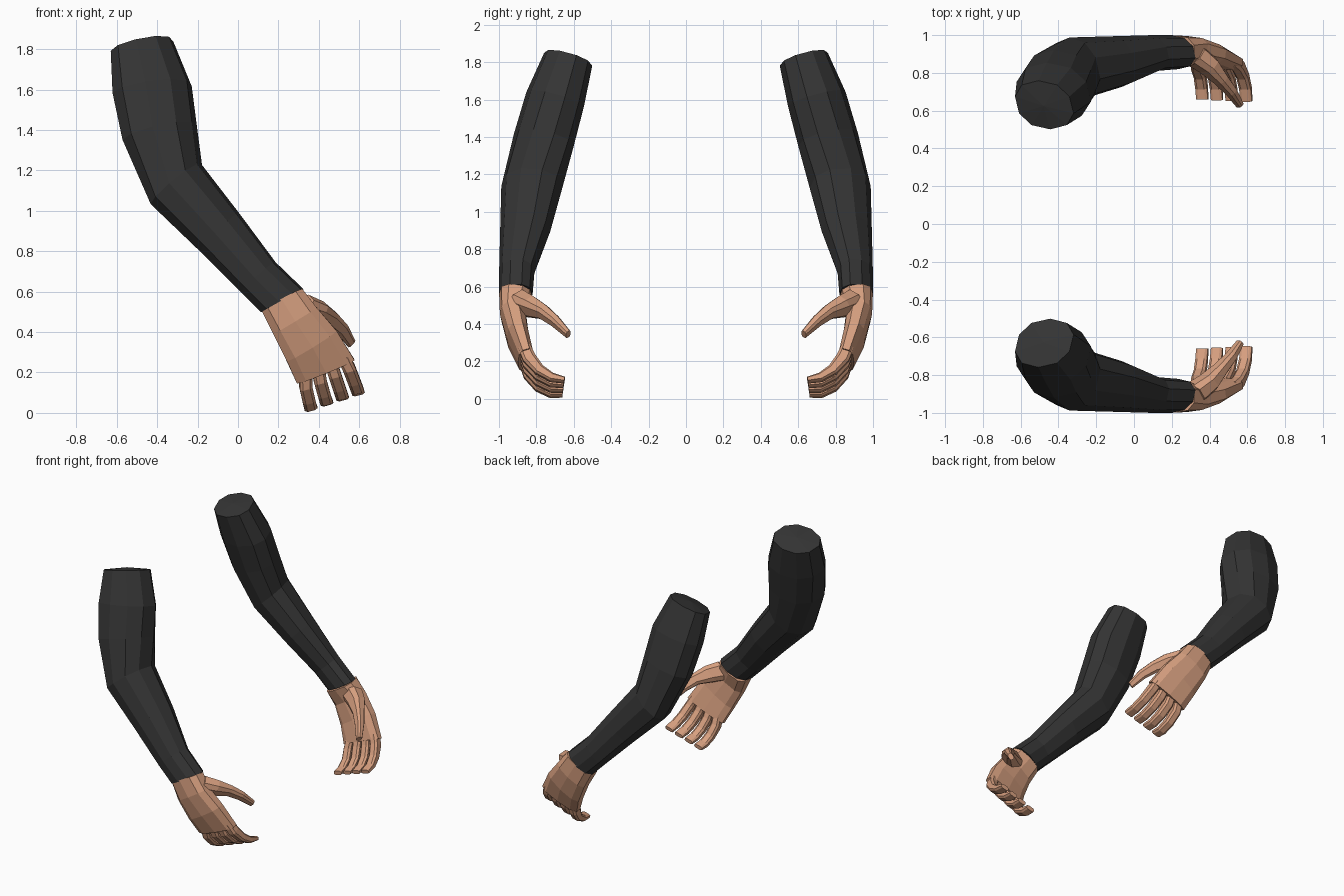
import bpy, bmesh, math
from mathutils import Vector

cube = bpy.data.objects.get("Cube")
if cube:
    bpy.data.objects.remove(cube, do_unlink=True)


def make_material(name, rgb):
    mat = bpy.data.materials.new(name)
    mat.use_nodes = True
    mat.diffuse_color = (*rgb, 1)
    mat.node_tree.nodes["Principled BSDF"].inputs["Base Color"].default_value = (*rgb, 1)
    return mat


skin = make_material("skin", (0.68, 0.35, 0.215))
black_cloth = make_material("black cloth", (0.034, 0.034, 0.034))


def spow(value, power):
    return math.copysign(abs(value) ** power, value)


def loft(name, mat, sections, sides, power=1.0, skew=0.0, dome=0.0):
    """Join rings given as (centre, half-width vector, depth); mirror to the other arm."""
    bm = bmesh.new()
    rings = []
    last = len(sections) - 1
    for i, (centre, half, depth) in enumerate(sections):
        tangent = sections[min(i + 1, last)][0] - sections[max(i - 1, 0)][0]
        across = tangent.cross(half).normalized() * depth / 2
        if across.y < 0:
            across = -across
        across += half * skew
        ring = []
        for k in range(sides):
            a = math.tau * (k + 0.5) / sides
            ring.append(bm.verts.new(centre + half * spow(math.cos(a), power) * 1.04
                                     + across * spow(math.sin(a), power)))
        rings.append(ring)
    for lower, upper in zip(rings, rings[1:]):
        for k in range(sides):
            n = (k + 1) % sides
            bm.faces.new((lower[k], lower[n], upper[n], upper[k]))
    # Slightly domed first end, flat last end
    out = (sections[0][0] - sections[1][0]).normalized()
    tip = bm.verts.new(sections[0][0] + out * dome)
    for k in range(sides):
        bm.faces.new((rings[0][k], rings[0][(k + 1) % sides], tip))
    bm.faces.new(rings[-1])
    bmesh.ops.recalc_face_normals(bm, faces=bm.faces)
    mesh = bpy.data.meshes.new(name)
    bm.to_mesh(mesh)
    bm.free()
    mesh.materials.append(mat)
    obj = bpy.data.objects.new(name, mesh)
    bpy.context.collection.objects.link(obj)
    mirror = obj.modifiers.new("other_arm", "MIRROR")
    mirror.use_axis = (False, True, False)
    mirror.use_mirror_merge = False
    return obj


def edge_section(xl, zl, xr, zr, y, depth):
    """Section from its outer and inner edge points."""
    left, right = Vector((xl, y, zl)), Vector((xr, y, zr))
    return (left + right) / 2, (right - left) / 2, depth


# Sleeve, shoulder end to wrist
wrist = (0.12, 0.50, 0.32, 0.61, -0.91, 0.18)
sleeve = [
    (-0.62, 1.78, -0.33, 1.85, -0.63, 0.27),
    (-0.61, 1.57, -0.24, 1.63, -0.70, 0.32),
    (-0.56, 1.34, -0.215, 1.43, -0.76, 0.33),
    (-0.42, 1.03, -0.19, 1.23, -0.825, 0.33),
    (-0.18, 0.80, 0.00, 0.985, -0.86, 0.27),
    (0.02, 0.60, 0.18, 0.745, -0.905, 0.19),
    wrist,
]
loft("sleeve", black_cloth, [edge_section(*s) for s in sleeve], 10, 0.9, 0.15, 0.015)

# Palm, wrist to knuckles
palm = [
    wrist,
    (0.175, 0.39, 0.39, 0.52, -0.925, 0.14),
    (0.24, 0.26, 0.485, 0.41, -0.90, 0.12),
    (0.29, 0.15, 0.575, 0.265, -0.855, 0.09),
]
loft("palm", skin, [edge_section(*s) for s in palm], 10, 0.75)

# Four curled fingers, blended between the little and index finger paths
little = [(0.335, -0.86, 0.20), (0.335, -0.835, 0.13), (0.35, -0.785, 0.065),
          (0.358, -0.72, 0.03), (0.362, -0.66, 0.025)]
index = [(0.52, -0.865, 0.28), (0.55, -0.84, 0.22), (0.575, -0.785, 0.155),
         (0.59, -0.72, 0.115), (0.595, -0.65, 0.10)]
thickness = (0.07, 0.075, 0.06, 0.048, 0.03)
for i, name in enumerate(("little", "ring", "middle", "index")):
    f = i / 3
    path = []
    for a, b, d in zip(little, index, thickness):
        path.append((Vector(a).lerp(Vector(b), f), Vector((0.031, 0, 0.008)), d))
    loft(name + "_finger", skin, path, 8, 0.6)

# Thumb, with a broad base filling the web
thumb = [
    ((0.31, -0.90, 0.52), 0.075, 0.12),
    ((0.39, -0.84, 0.495), 0.065, 0.10),
    ((0.46, -0.765, 0.465), 0.042, 0.07),
    ((0.515, -0.70, 0.415), 0.034, 0.055),
    ((0.56, -0.63, 0.345), 0.024, 0.035),
]
direction = Vector((0.7, 0, 0.7))
loft("thumb", skin, [(Vector(c), direction * w, d) for c, w, d in thumb], 8, 0.7)
